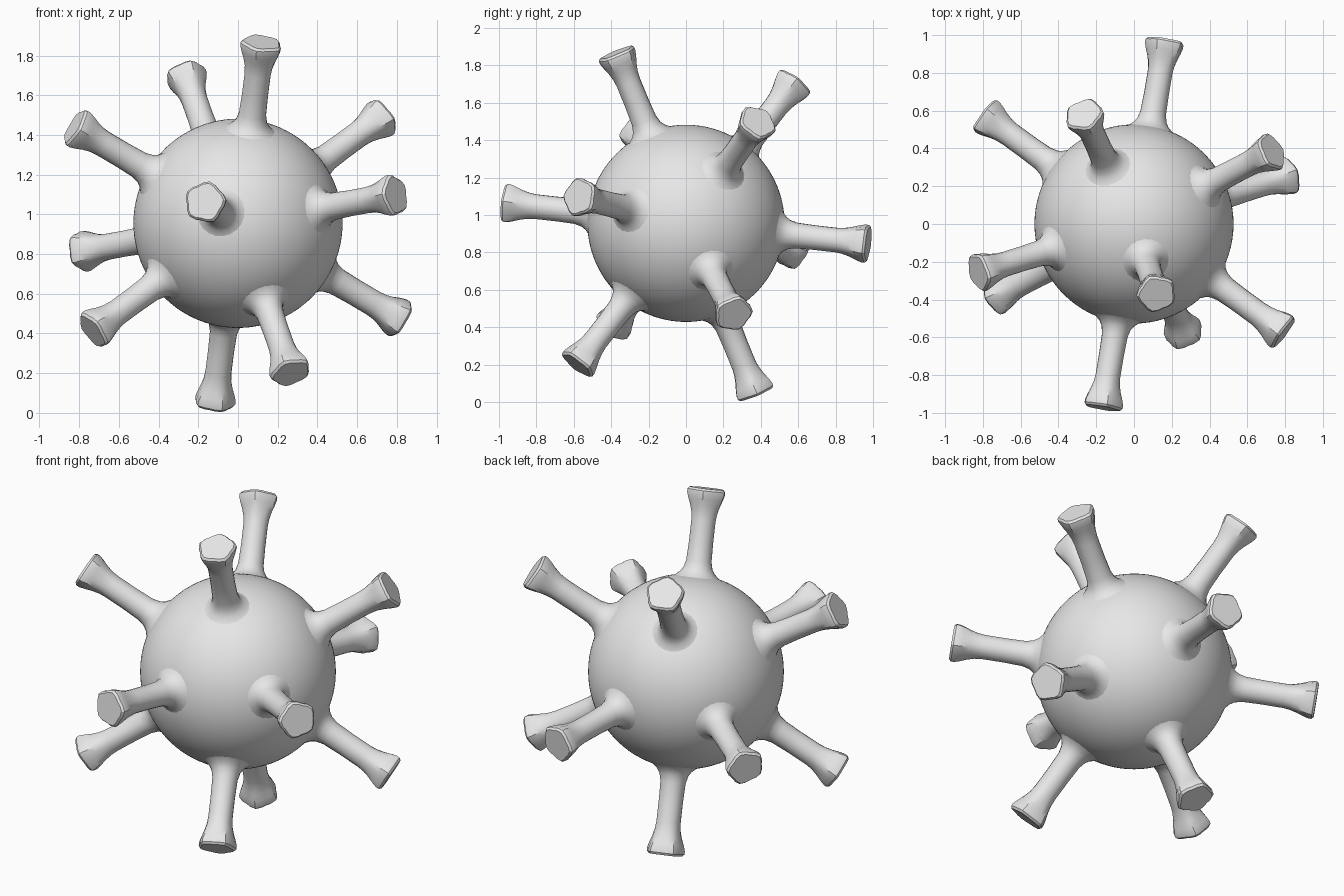
import bpy, bmesh, math
from mathutils import Vector, Matrix

if "Cube" in bpy.data.objects:
    bpy.data.objects.remove(bpy.data.objects["Cube"])

CENTRE = Vector((0, 0, 0.955))
SIDES = 20

grey = bpy.data.materials.new("light_grey")
grey.diffuse_color = (0.8, 0.8, 0.8, 1)
grey.use_nodes = True
grey.node_tree.nodes["Principled BSDF"].inputs["Base Color"].default_value = grey.diffuse_color


def add_object(name, bm):
    mesh = bpy.data.meshes.new(name)
    bmesh.ops.recalc_face_normals(bm, faces=bm.faces)
    bm.to_mesh(mesh)
    bm.free()
    mesh.materials.append(grey)
    obj = bpy.data.objects.new(name, mesh)
    bpy.context.collection.objects.link(obj)
    obj.location = CENTRE
    bpy.ops.object.select_all(action='DESELECT')
    obj.select_set(True)
    bpy.context.view_layer.objects.active = obj
    bpy.ops.object.shade_smooth_by_angle(angle=math.radians(32))
    return obj


# Tilted frame of the icosahedral arrangement: one pole and its five neighbours
pole = Vector((0.12, -0.37, 0.905)).normalized()
side = Vector((-0.17, -0.97, 0.095))
side = (side - pole * side.dot(pole)).normalized()
ring = [(pole + 2 * (Matrix.Rotation(math.radians(72 * k), 3, pole) @ side)).normalized()
        for k in range(5)]
directions = [pole] + ring
directions += [-d for d in directions]

# Round body
bm = bmesh.new()
bmesh.ops.create_icosphere(bm, subdivisions=5, radius=0.527)
add_object("body", bm)

# Spike profile: distance from the centre, radius, pentagon amount
PROFILE = [(0.495, 0.150, 0), (0.515, 0.118, 0), (0.535, 0.095, 0), (0.56, 0.079, 0),
           (0.60, 0.069, 0), (0.70, 0.066, 0), (0.82, 0.066, 0.01), (0.86, 0.070, 0.02),
           (0.90, 0.080, 0.04), (0.935, 0.092, 0.06), (0.965, 0.100, 0.07),
           (0.982, 0.100, 0.07), (0.994, 0.090, 0.07)]


def add_spike(name, axis):
    # Pentagon corners point towards the neighbouring spikes
    near = max((d for d in directions if d.dot(axis) < 0.9), key=lambda d: d.dot(axis))
    u = (near - axis * near.dot(axis)).normalized()
    v = axis.cross(u)
    bm = bmesh.new()
    loops = []
    for dist, radius, penta in PROFILE:
        loop = []
        for i in range(SIDES):
            a = math.tau * i / SIDES
            r = radius * (1 + penta * math.cos(5 * a))
            loop.append(bm.verts.new(axis * dist + (u * math.cos(a) + v * math.sin(a)) * r))
        loops.append(loop)
    for low, high in zip(loops, loops[1:]):
        for i in range(SIDES):
            j = (i + 1) % SIDES
            bm.faces.new((low[i], low[j], high[j], high[i]))
    bm.faces.new(loops[-1])  # flat cap
    add_object(name, bm)


# Flared spikes
for n, axis in enumerate(directions, 1):
    add_spike(f"spike_{n:02d}", axis)
